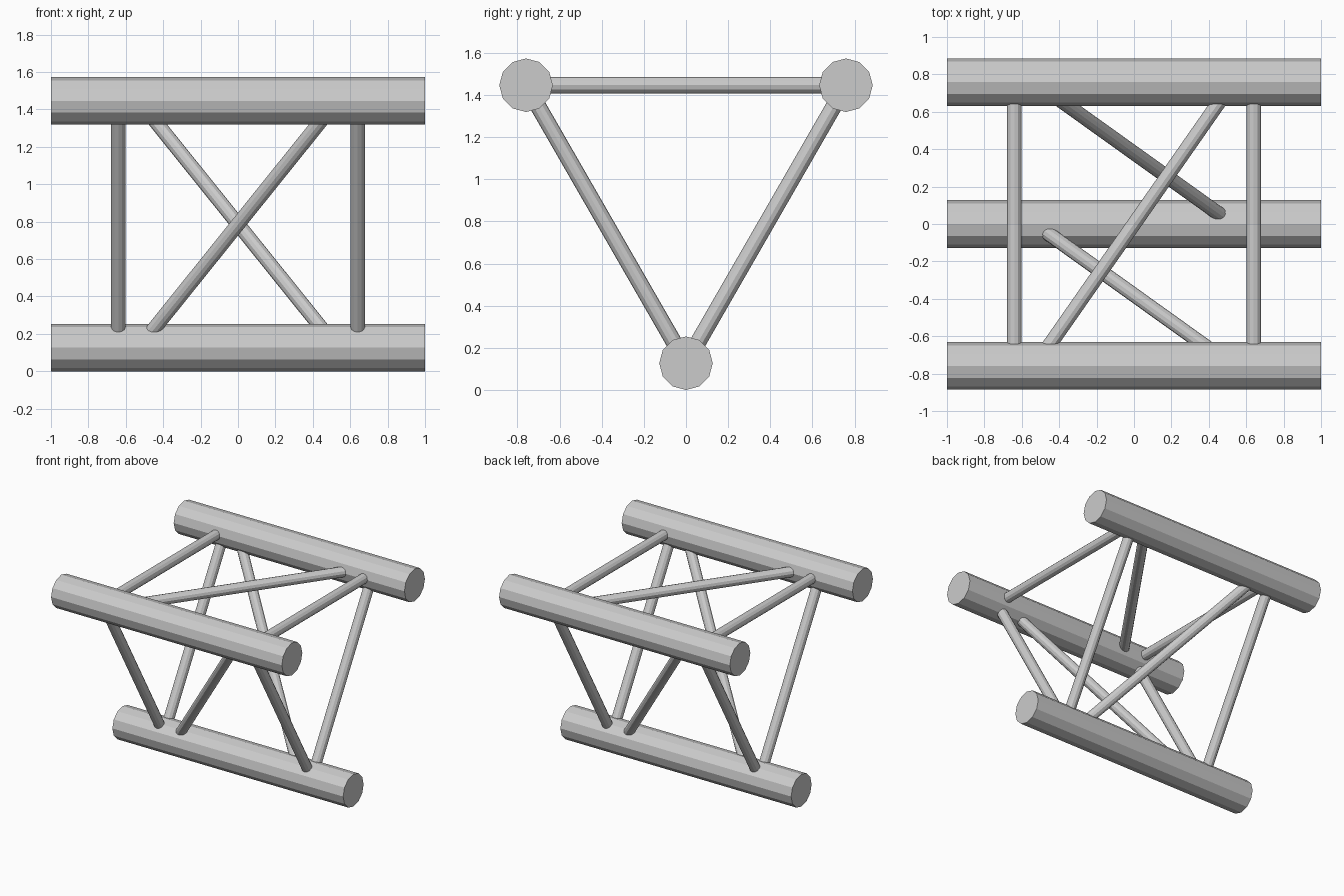
import bpy
import bmesh
from mathutils import Vector

if "Cube" in bpy.data.objects:
    bpy.data.objects.remove(bpy.data.objects["Cube"], do_unlink=True)

TUBE_R = 0.127      # main tubes
STRUT_R = 0.0385    # bracing
HALF_Y = 0.759      # spacing of the upper tubes
RISE = 1.319        # height between lower and upper tube axes
SIDES = 12

# Single metal colour
metal = bpy.data.materials.new("light_grey_metal")
metal.use_nodes = True
grey = (0.6, 0.6, 0.6, 1)
metal.diffuse_color = grey
metal.node_tree.nodes["Principled BSDF"].inputs["Base Color"].default_value = grey


def rod(name, start, end, radius):
    """Flat-sided capped cylinder between two points."""
    start, end = Vector(start), Vector(end)
    axis = end - start
    bm = bmesh.new()
    bmesh.ops.create_cone(bm, cap_ends=True, segments=SIDES,
                          radius1=radius, radius2=radius, depth=axis.length)
    mesh = bpy.data.meshes.new(name)
    bm.to_mesh(mesh)
    bm.free()
    mesh.materials.append(metal)
    obj = bpy.data.objects.new(name, mesh)
    obj.location = (start + end) / 2
    obj.rotation_euler = axis.to_track_quat('Z', 'Y').to_euler()
    bpy.context.collection.objects.link(obj)
    return obj


# Tube axes as (y, z), in order around the triangle
corners = {
    "lower": (0, TUBE_R),
    "upper_front": (-HALF_Y, TUBE_R + RISE),
    "upper_back": (HALF_Y, TUBE_R + RISE),
}

# Main tubes
for label, (y, z) in corners.items():
    rod(label + "_tube", (-1, y, z), (1, y, z), TUBE_R)

# Each panel of the triangle: two straight struts and one diagonal
points = list(corners.values())
for i, panel in enumerate(("front", "top", "back")):
    a, b = points[i], points[(i + 1) % 3]
    for side, x in (("right", -0.64), ("left", 0.64)):
        rod(f"{panel}_strut_{side}", (x, *a), (x, *b), STRUT_R)
    rod(f"{panel}_diagonal", (-0.53, *a), (0.53, *b), STRUT_R)
